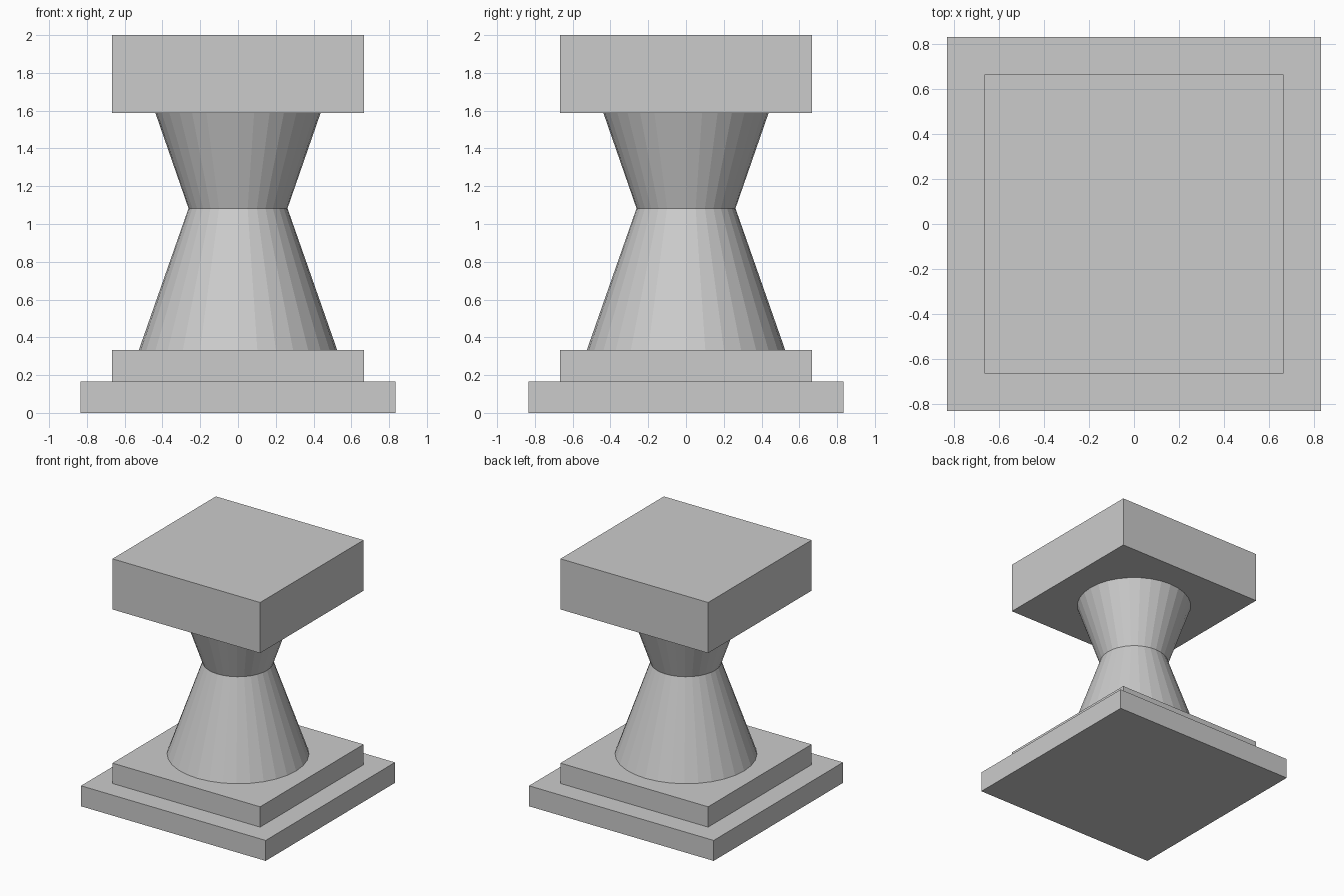
import bpy
import bmesh
from mathutils import Matrix

cube = bpy.data.objects.get("Cube")
if cube:
    bpy.data.objects.remove(cube, do_unlink=True)

# Single stone colour
stone = bpy.data.materials.new("light_grey_stone")
stone.use_nodes = True
colour = (0.6, 0.6, 0.6, 1)
stone.diffuse_color = colour
stone.node_tree.nodes["Principled BSDF"].inputs["Base Color"].default_value = colour


def finish(name, bm):
    mesh = bpy.data.meshes.new(name)
    bm.to_mesh(mesh)
    bm.free()
    mesh.materials.append(stone)
    obj = bpy.data.objects.new(name, mesh)
    bpy.context.collection.objects.link(obj)


def slab(name, width, bottom, top):
    bm = bmesh.new()
    place = Matrix.Translation((0, 0, (bottom + top) / 2))
    bmesh.ops.create_cube(bm, size=1, matrix=place @ Matrix.Diagonal((width, width, top - bottom, 1)))
    finish(name, bm)


def cone(name, bottom_radius, top_radius, bottom, top):
    bm = bmesh.new()
    bmesh.ops.create_cone(bm, cap_ends=True, segments=32, radius1=bottom_radius,
                          radius2=top_radius, depth=top - bottom,
                          matrix=Matrix.Translation((0, 0, (bottom + top) / 2)))
    finish(name, bm)


# Stepped base
slab("base_slab", 1.667, 0, 0.167)
slab("upper_step", 1.333, 0.167, 0.333)

# Waisted column
cone("lower_column", 0.525, 0.262, 0.333, 1.083)
cone("upper_column", 0.262, 0.437, 1.083, 1.587)

# Square top block
slab("top_block", 1.333, 1.587, 2)
